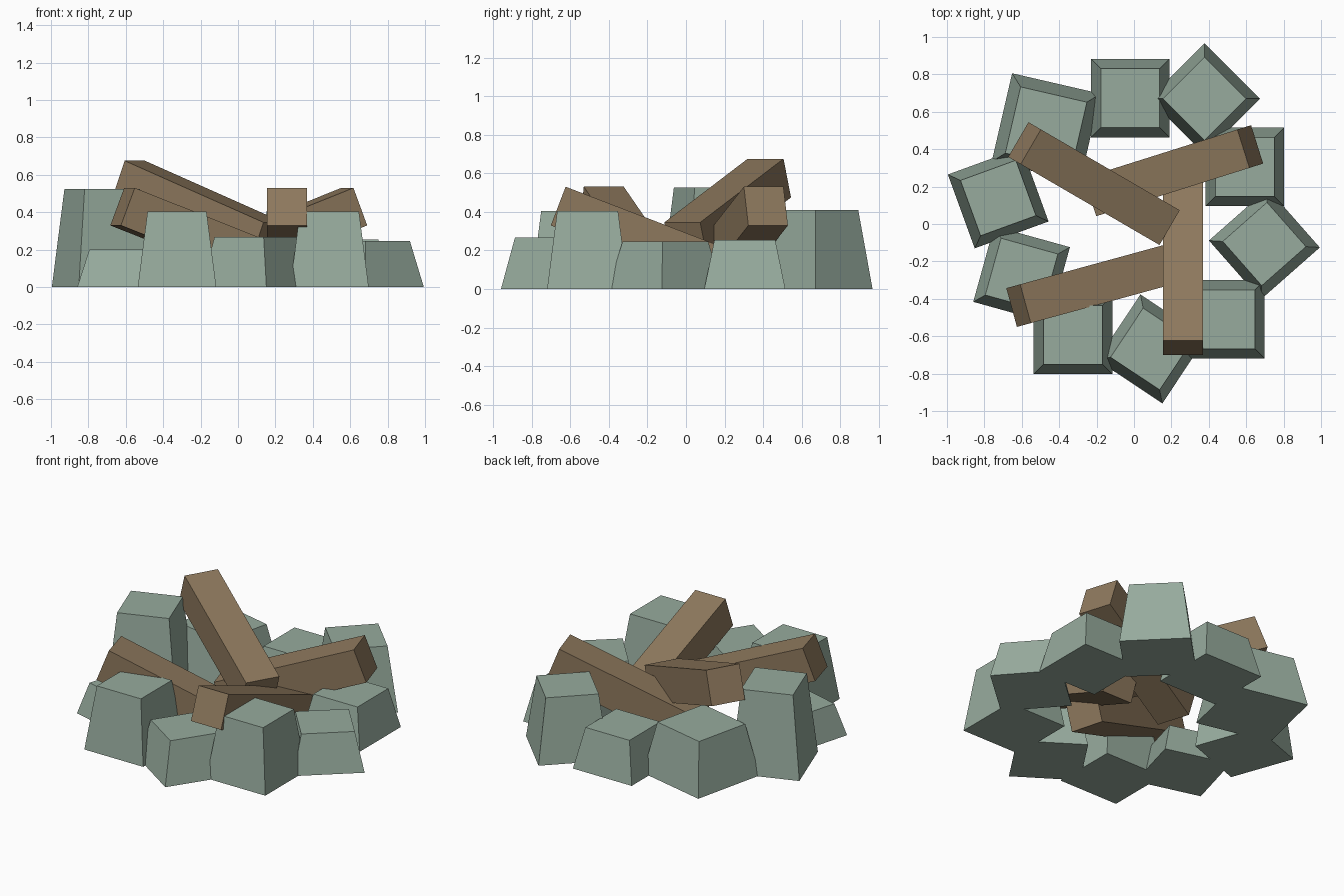
import bpy, bmesh
from math import radians
from mathutils import Matrix, Vector

if "Cube" in bpy.data.objects:
    bpy.data.objects.remove(bpy.data.objects["Cube"])


def material(name, color):
    m = bpy.data.materials.new(name)
    m.diffuse_color = color
    m.use_nodes = True
    m.node_tree.nodes["Principled BSDF"].inputs["Base Color"].default_value = m.diffuse_color
    return m


STONE = material("stone_grey_green", (0.31, 0.41, 0.34, 1))
WOOD = material("wood_brown", (0.27, 0.19, 0.11, 1))


def block(name, size, matrix, mat, taper=1.0):
    """Box of the given size; the top face is scaled by taper."""
    bm = bmesh.new()
    bmesh.ops.create_cube(bm, size=1)
    for v in bm.verts:
        k = taper if v.co.z > 0 else 1
        v.co = Vector((v.co.x * size[0] * k, v.co.y * size[1] * k, v.co.z * size[2]))
    mesh = bpy.data.meshes.new(name)
    bm.to_mesh(mesh)
    bm.free()
    mesh.materials.append(mat)
    ob = bpy.data.objects.new(name, mesh)
    ob.matrix_world = matrix
    bpy.context.collection.objects.link(ob)


# Ring of tapered stones: x, y, base side, height, turn in degrees
stones = [
    (-0.02, 0.673, 0.42, 0.26, 0),
    (0.377, 0.67, 0.42, 0.41, 45),
    (0.593, 0.305, 0.42, 0.255, 0),
    (0.697, -0.107, 0.42, 0.245, 41.4),
    (0.489, -0.51, 0.42, 0.405, 0),
    (0.093, -0.668, 0.42, 0.268, 56.4),
    (-0.326, -0.593, 0.42, 0.405, 0),
    (-0.601, -0.27, 0.42, 0.2, -15.5),
    (-0.726, 0.139, 0.42, 0.525, 20),
    (-0.47, 0.515, 0.485, 0.33, -13),
]
for i, (x, y, s, h, turn) in enumerate(stones, 1):
    m = Matrix.Translation((x, y, h / 2)) @ Matrix.Rotation(radians(turn), 4, 'Z')
    block(f"stone_{i}", (s, s, h), m, STONE, 0.75)

# Logs leaning outward and up: x, y, centre height, heading of the raised end
logs = [
    (-0.214, 0.216, 0.41, 149.8),
    (0.212, 0.285, 0.265, 17.5),
    (0.262, -0.233, 0.265, -90),
    (-0.203, -0.323, 0.265, 195.3),
]
for i, (x, y, z, heading) in enumerate(logs, 1):
    m = (Matrix.Translation((x, y, z)) @ Matrix.Rotation(radians(heading), 4, 'Z')
         @ Matrix.Rotation(radians(-21), 4, 'Y'))
    block(f"log_{i}", (0.92, 0.215, 0.215), m, WOOD)
